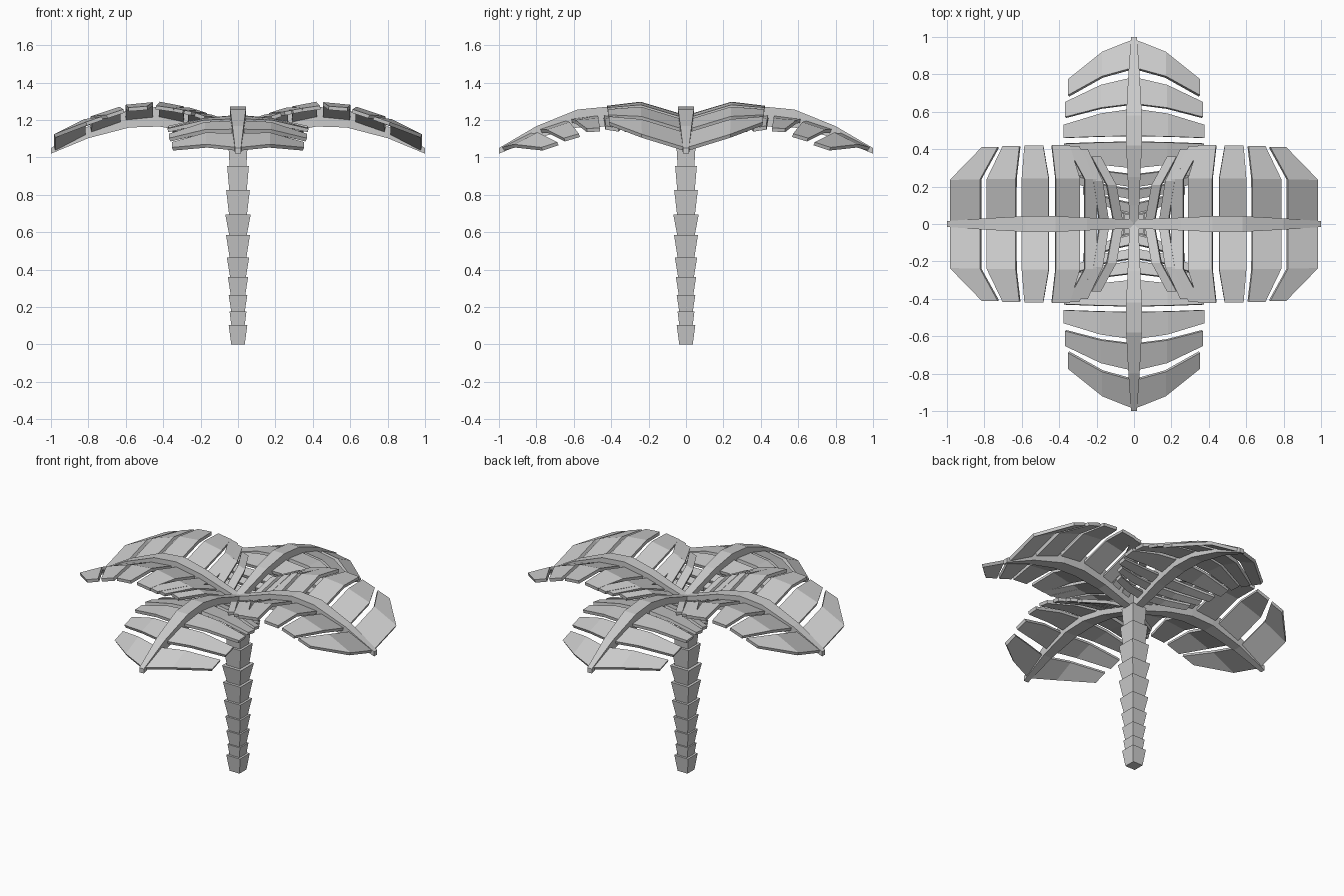
import bpy, math
from mathutils import Matrix

if "Cube" in bpy.data.objects:
    bpy.data.objects.remove(bpy.data.objects["Cube"])

# spine of every frond: (distance out, height)
PATH = [(0, 1.105), (0.1, 1.135), (0.25, 1.185), (0.42, 1.218), (0.58, 1.208),
        (0.8, 1.135), (1.0, 1.035)]
RIB_W = [0.025, 0.028, 0.034, 0.042, 0.042, 0.03, 0.016]
RIB_H = [0.045, 0.047, 0.05, 0.053, 0.048, 0.032, 0.015]


def height(u):
    for (a, za), (b, zb) in zip(PATH, PATH[1:]):
        if u <= b:
            return za + (zb - za) * (u - a) / (b - a)
    return PATH[-1][1]


def make(name, verts, faces, angle=0.0):
    me = bpy.data.meshes.new(name)
    me.from_pydata(verts, [], faces)
    me.transform(Matrix.Rotation(angle, 4, 'Z'))
    me.update()
    ob = bpy.data.objects.new(name, me)
    bpy.context.collection.objects.link(ob)
    return ob


def loft(rings):
    """Join four-point rings into a closed square tube."""
    verts = [p for r in rings for p in r]
    faces = [(3, 2, 1, 0)]
    for i in range(len(rings) - 1):
        for j in range(4):
            a, b = 4 * i + j, 4 * i + (j + 1) % 4
            faces.append((a, b, b + 4, a + 4))
    n = len(verts)
    faces.append((n - 4, n - 3, n - 2, n - 1))
    return verts, faces


def square(w, z):
    return [(-w, -w, z), (w, -w, z), (w, w, z), (-w, w, z)]


# trunk: stacked flaring square segments
levels = [0, 0.105, 0.175, 0.265, 0.36, 0.465, 0.585, 0.695, 0.825, 0.955, 1.08]
tops = [0.05, 0.045, 0.05, 0.054, 0.06, 0.064, 0.068, 0.063, 0.058, 0.052]
bottoms = [0.036, 0.036, 0.036, 0.039, 0.042, 0.045, 0.047, 0.048, 0.047, 0.045]
for i in range(10):
    make(f"trunk_segment_{i + 1}",
         *loft([square(bottoms[i], levels[i]), square(tops[i], levels[i + 1])]))

# leaflets: rib start/end, outer-edge start/end, outer-edge reach
WIDE = [(0.06, 0.11, 0.18, 0.23, 0.36), (0.135, 0.185, 0.25, 0.30, 0.40),
        (0.20, 0.265, 0.295, 0.36, 0.415), (0.29, 0.42, 0.345, 0.44, 0.42),
        (0.455, 0.60, 0.485, 0.585, 0.42), (0.63, 0.785, 0.61, 0.70, 0.415),
        (0.82, 0.98, 0.725, 0.81, 0.41)]
NARROW = [(0.06, 0.11, 0.16, 0.20, 0.27), (0.135, 0.185, 0.22, 0.26, 0.31),
          (0.20, 0.265, 0.28, 0.33, 0.35), (0.30, 0.44, 0.36, 0.43, 0.372),
          (0.47, 0.615, 0.46, 0.53, 0.375), (0.64, 0.78, 0.57, 0.65, 0.365),
          (0.83, 0.98, 0.685, 0.77, 0.35)]


def frond(name, angle, leaflets, wide):
    # rib
    rings = [[(u, -w, z - h), (u, w, z - h), (u, w, z + h), (u, -w, z + h)]
             for (u, z), w, h in zip(PATH, RIB_W, RIB_H)]
    make(name + "_rib", *loft(rings), angle)
    # leaflets: raised wings on the wide fronds, drooping on the narrow ones
    verts, faces = [], []
    for r0, r1, e0, e1, reach in leaflets:
        if wide:
            t, k, dz_mid, dz_end = 0.58, 0.0, 0.07, 0.05
            if r0 < 0.2:
                k = 0.3
        else:
            t, k, dz_mid = 0.48, 0.3, -0.015
            dz_end = -0.05 - 0.08 * max(0, e0 - 0.25)
            if r0 > 0.6:
                dz_end -= 0.015
        for s in (-1, 1):
            b = len(verts)
            m0, m1 = r0 + (e0 - r0) * k, r1 + (e1 - r1) * k
            for u0, u1, v, dz in ((r0, r1, 0.01, 0), (m0, m1, reach * t, dz_mid),
                                  (e0, e1, reach, dz_end)):
                verts += [(u0, s * v, height(u0) + dz), (u1, s * v, height(u1) + dz)]
            for q in (b, b + 2):
                f = (q, q + 1, q + 3, q + 2)
                faces.append(f if s > 0 else f[::-1])
    ob = make(name + "_leaflets", verts, faces, angle)
    mod = ob.modifiers.new("thickness", 'SOLIDIFY')
    mod.thickness = 0.02
    mod.offset = 0


frond("right_frond", 0, WIDE, True)
frond("left_frond", math.pi, WIDE, True)
frond("back_frond", math.pi / 2, NARROW, False)
frond("front_frond", -math.pi / 2, NARROW, False)
